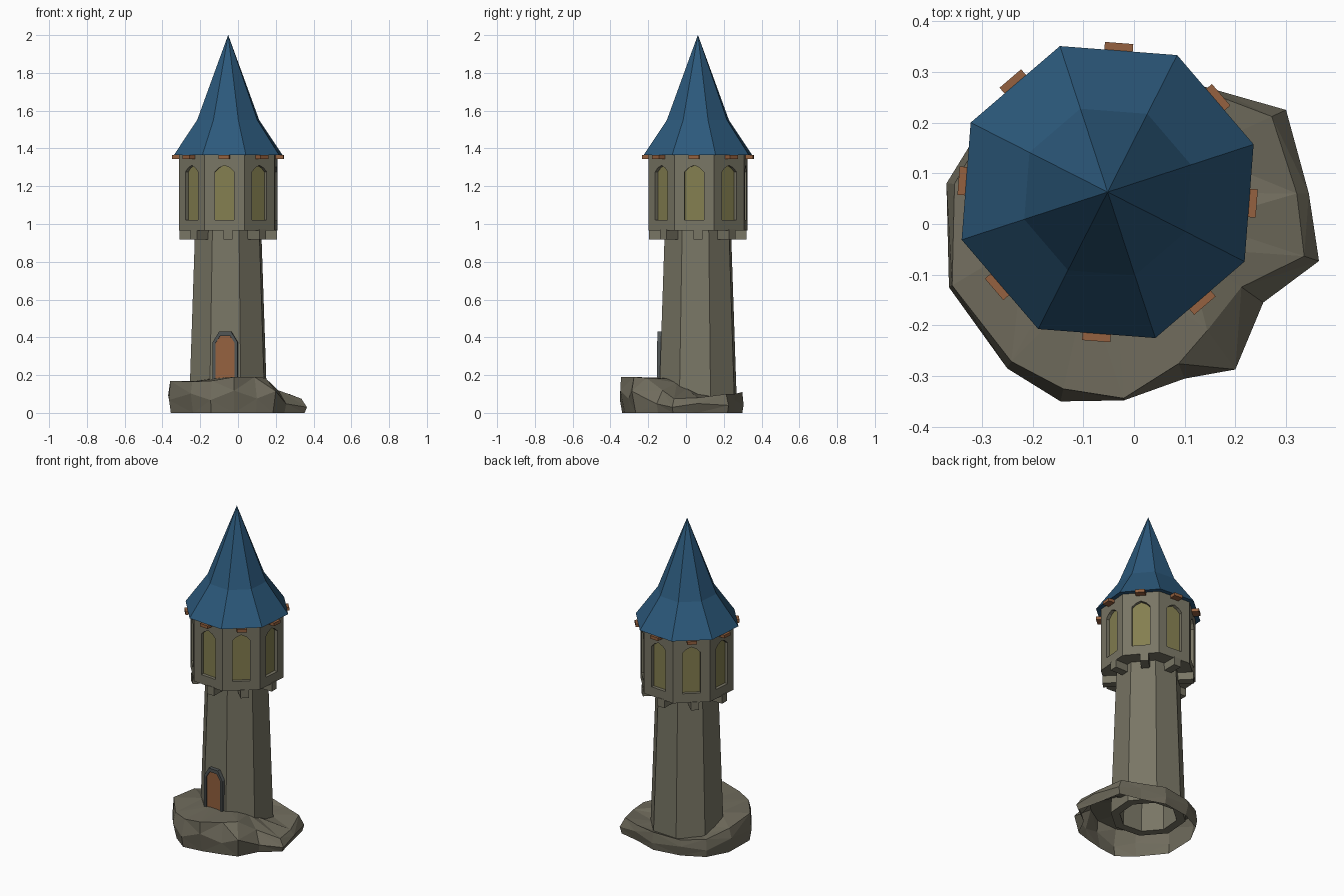
import bpy
from math import sin, cos, radians, atan2, hypot

if "Cube" in bpy.data.objects:
    bpy.data.objects.remove(bpy.data.objects["Cube"])

CX, CY = -0.052, 0.063          # tower axis
ROT = -4.4                      # direction of the first face, degrees
FACES = [ROT + 45 * i for i in range(8)]


def material(name, rgb):
    m = bpy.data.materials.new(name)
    m.diffuse_color = (*rgb, 1)
    m.use_nodes = True
    m.node_tree.nodes["Principled BSDF"].inputs["Base Color"].default_value = m.diffuse_color
    return m


STONE = material("stone", (0.19, 0.18, 0.13))
ROCK = material("rock", (0.16, 0.148, 0.108))
SLATE = material("slate", (0.025, 0.10, 0.20))
GLASS = material("glass", (0.23, 0.21, 0.08))
WOOD = material("wood", (0.30, 0.12, 0.05))
TRIM = material("door_stone", (0.08, 0.09, 0.09))


def mesh(name, verts, faces, mat):
    me = bpy.data.meshes.new(name)
    me.from_pydata(verts, [], faces)
    me.materials.append(mat)
    ob = bpy.data.objects.new(name, me)
    bpy.context.collection.objects.link(ob)
    return ob


def lathe(name, profile, mat, closed=False, caps=True):
    """Eight-sided solid from (radius, z) rings."""
    verts, faces, n = [], [], len(profile)
    for r, z in profile:
        for a in FACES:
            t = radians(a + 22.5)
            verts.append((CX + r * cos(t), CY + r * sin(t), z))
    for k in range(n if closed else n - 1):
        p, q = k * 8, (k + 1) % n * 8
        for i in range(8):
            j = (i + 1) % 8
            faces.append((p + i, p + j, q + j, q + i))
    if caps and not closed:
        faces.append(tuple(range(7, -1, -1)))
        faces.append(tuple(range((n - 1) * 8, n * 8)))
    return mesh(name, verts, faces, mat)


def prisms(name, profile, angles, r0, r1, mat):
    """Extrude a (sideways, z) outline along the radius, once per angle."""
    verts, faces, n = [], [], len(profile)
    for a in angles:
        t, b = radians(a), len(verts)
        for r in (r0, r1):
            for u, z in profile:
                verts.append((CX + r * cos(t) - u * sin(t),
                              CY + r * sin(t) + u * cos(t), z))
        faces.append(tuple(b + i for i in reversed(range(n))))
        faces.append(tuple(b + n + i for i in range(n)))
        for i in range(n):
            j = (i + 1) % n
            faces.append((b + i, b + j, b + n + j, b + n + i))
    return mesh(name, verts, faces, mat)


def box(w, z0, z1, u=0.0):
    return [(u - w / 2, z0), (u + w / 2, z0), (u + w / 2, z1), (u - w / 2, z1)]


# hollow tapered shaft, open at the foot
lathe("shaft", [(0.165, 0.045), (0.217, 0.045), (0.184, 0.98), (0.14, 0.98)],
      STONE, closed=True)

# lookout room with recessed pointed windows
room = lathe("lookout_room", [(0.275, 0.965), (0.275, 1.366)], STONE)
window = [(-0.051, 1.022), (0.051, 1.022), (0.051, 1.276), (0.03, 1.297),
          (0, 1.311), (-0.03, 1.297), (-0.051, 1.276)]
cutter = prisms("window_cutter", window, FACES, 0.232, 0.30, STONE)
cutter.hide_render = True
mod = room.modifiers.new("windows", 'BOOLEAN')
mod.operation, mod.solver, mod.object = 'DIFFERENCE', 'EXACT', cutter
bpy.context.view_layer.objects.active = room
bpy.ops.object.modifier_apply(modifier=mod.name)
bpy.data.objects.remove(cutter)
prisms("window_panes", window, FACES, 0.228, 0.234, GLASS)

# stone brackets below the room, rafter ends below the eaves
prisms("brackets", box(0.048, 0.918, 0.97), [45 * i for i in range(8)],
       0.16, 0.258, STONE)
prisms("rafter_ends", box(0.056, 1.345, 1.364), FACES, 0.24, 0.295, WOOD)

# flared spire roof
lathe("roof", [(0.303, 1.364), (0.173, 1.55), (0.0005, 2.0)], SLATE)

# door: planks with a raised arched surround
FRONT = [-90 + ROT]
for i in range(4):
    u = -0.039 + 0.026 * i
    top = 0.405 if i in (1, 2) else 0.375
    s = 0.013 * (1 if u > 0 else -1)
    plank = box(0.024, 0.12, top, u)
    if i == 0:
        plank[2] = (plank[2][0], 0.403)
    if i == 3:
        plank[3] = (plank[3][0], 0.403)
    prisms(f"door_plank_{i + 1}", plank, FRONT, 0.17, 0.204, WOOD)
prisms("door_backing", [(-0.055, 0.12), (0.055, 0.12), (0.055, 0.37),
                        (0.027, 0.41), (-0.027, 0.41), (-0.055, 0.37)],
       FRONT, 0.17, 0.201, WOOD)
outer = [(0.066, 0.12), (0.066, 0.375), (0.032, 0.43)]
inner = [(0.051, 0.12), (0.051, 0.37), (0.026, 0.408)]
arch = (outer + [(-u, z) for u, z in reversed(outer)]
        + [(-u, z) for u, z in inner] + list(reversed(inner)))
prisms("door_surround", arch, FRONT, 0.17, 0.211, TRIM)

# rocky mound: x, y of the widest point, rim height, rim scale, height at the wall
mound = [(0.365, -0.073, 0.075, 0.93, 0.13), (0.345, 0.06, 0.08, 0.94, 0.10),
         (0.30, 0.225, 0.10, 0.92, 0.09), (0.17, 0.262, 0.10, 0.96, 0.09),
         (0.02, 0.305, 0.11, 0.97, 0.09), (-0.16, 0.285, 0.10, 0.97, 0.09),
         (-0.29, 0.21, 0.11, 0.97, 0.10), (-0.37, 0.08, 0.15, 0.95, 0.13),
         (-0.365, -0.125, 0.17, 0.98, 0.17), (-0.25, -0.285, 0.165, 0.96, 0.18),
         (-0.145, -0.35, 0.17, 0.94, 0.185), (-0.02, -0.348, 0.19, 0.99, 0.185),
         (0.10, -0.305, 0.19, 0.92, 0.185), (0.20, -0.287, 0.185, 0.78, 0.18),
         (0.255, -0.155, 0.12, 0.86, 0.16)]
verts, faces, n = [], [], len(mound)
for row in range(4):
    for i, (x, y, z, k, zw) in enumerate(mound):
        dx, dy = x - CX, y - CY
        d = hypot(dx, dy)
        s, h = [(0.94 if i % 2 else 0.97, 0.0),
                (1.0, z * (0.62 if i % 2 else 0.4)),
                (k, z), (0.19 / d, zw)][row]
        verts.append((CX + dx * s, CY + dy * s, h))
for row in range(3):
    for i in range(n):
        j = (i + 1) % n
        a, b, c, d = row * n + i, row * n + j, row * n + n + j, row * n + n + i
        faces += [(a, b, c), (a, c, d)] if i % 2 else [(a, b, d), (b, c, d)]
mesh("rock_mound", verts, faces, ROCK)
